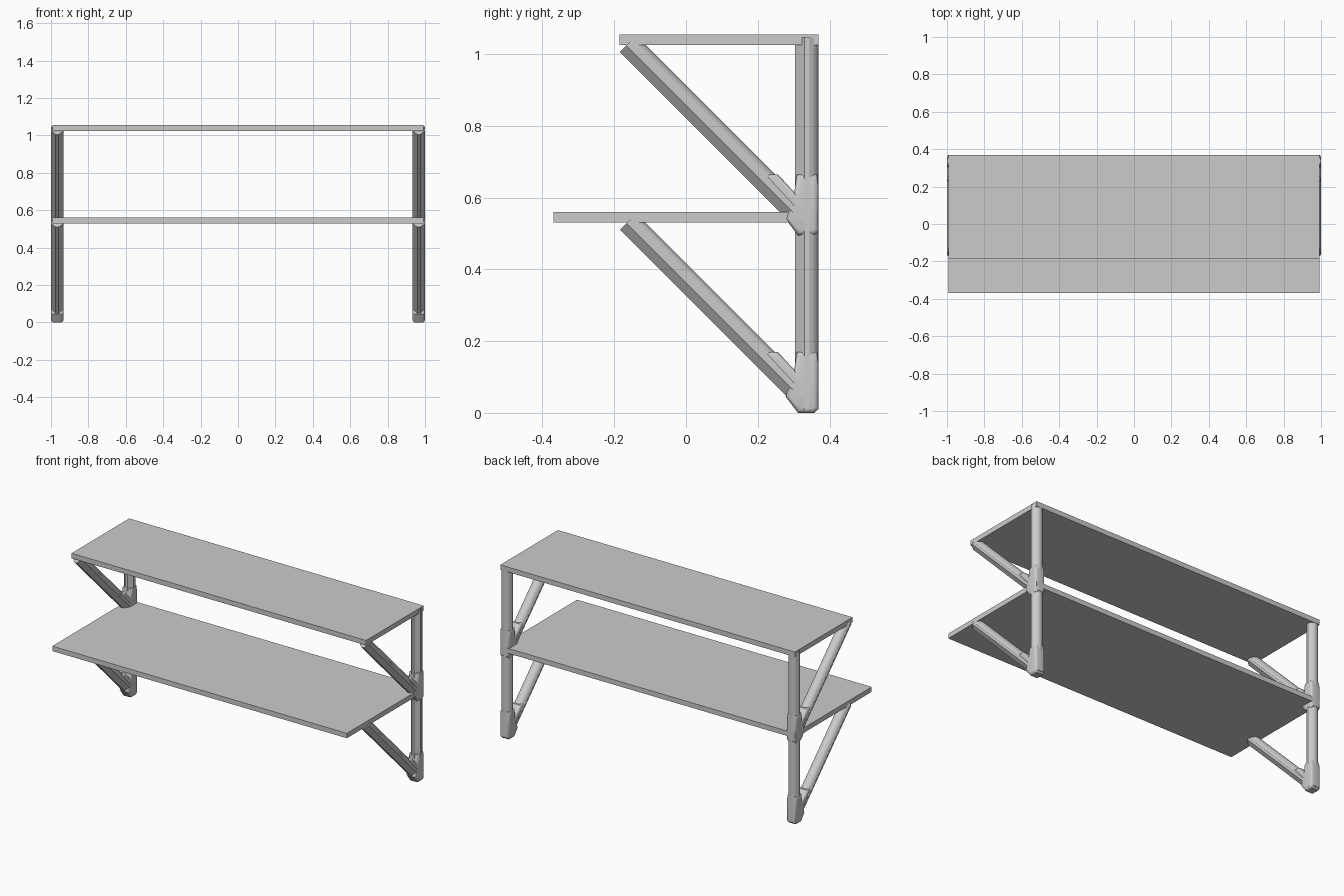
import bpy, bmesh, math
from mathutils import Vector

if "Cube" in bpy.data.objects:
    bpy.data.objects.remove(bpy.data.objects["Cube"])

CX, R = 0.9665, 0.0325          # bracket centre line and rail radius
PITCH = 0.495                   # height step between the two tiers


def finish(bm, name, mirror=True):
    bmesh.ops.recalc_face_normals(bm, faces=bm.faces)
    me = bpy.data.meshes.new(name)
    bm.to_mesh(me)
    bm.free()
    ob = bpy.data.objects.new(name, me)
    bpy.context.collection.objects.link(ob)
    if mirror:
        ob.modifiers.new("mirror", 'MIRROR').use_axis[0] = True
    bpy.context.view_layer.objects.active = ob
    bpy.ops.object.select_all(action='DESELECT')
    ob.select_set(True)
    bpy.ops.object.shade_smooth_by_angle(angle=math.radians(32))
    return ob


def loft(bm, ring_a, ring_b):
    a = [bm.verts.new(p) for p in ring_a]
    b = [bm.verts.new(p) for p in ring_b]
    n = len(a)
    for i in range(n):
        j = (i + 1) % n
        bm.faces.new((a[i], a[j], b[j], b[i]))
    bm.faces.new(a[::-1])
    bm.faces.new(b)


# Rail section: rounded outer half, flat-sided inner half, flat side strips
def rail_profile():
    arc = [(R * math.cos(t), R * math.sin(t))
           for t in (math.radians(15 + 10 * k) for k in range(16))]
    return ([(R, -0.007), (R, 0.007)] + arc +
            [(-R, 0.007), (-R, -0.007), (-0.008, -R), (0.008, -R)])


def rail(name, p0, p1, v):
    v = Vector(v).normalized()
    rings = [[Vector((CX + a, p[0], p[1])) + v * b for a, b in rail_profile()]
             for p in (p0, p1)]
    bm = bmesh.new()
    loft(bm, *rings)
    finish(bm, name)


# V-shaped fitting where post and brace meet
def joint(name, dz):
    outline = [(0.215, 0.17), (0.256, 0.17), (0.302, 0.12), (0.308, 0.17),
               (0.366, 0.17), (0.37, 0.13), (0.37, 0.012), (0.358, 0.0),
               (0.312, 0.0), (0.278, 0.045), (0.29, 0.085)]
    bm = bmesh.new()
    loft(bm, *[[(CX + s * 0.0325, y, z + dz) for y, z in outline] for s in (-1, 1)])
    bmesh.ops.recalc_face_normals(bm, faces=bm.faces)
    rim = [e for e in bm.edges if abs(e.verts[0].co.x - e.verts[1].co.x) < 1e-5]
    bmesh.ops.bevel(bm, geom=rim, offset=0.013, segments=3, profile=0.5,
                    affect='EDGES', clamp_overlap=True)
    finish(bm, name)


def shelf(name, y0, y1, z0, z1, hx=0.993):
    bm = bmesh.new()
    ring = [(-hx, y0), (hx, y0), (hx, y1), (-hx, y1)]
    loft(bm, *[[(x, y, z) for x, y in ring] for z in (z0, z1)])
    finish(bm, name, mirror=False)


# Shelf boards
shelf("lower_shelf", -0.37, 0.37, 0.53, 0.56)
shelf("upper_shelf", -0.185, 0.37, 1.025, 1.055)

# Bracket pairs for each tier
for tier, dz in (("lower", 0.0), ("upper", PITCH)):
    rail(tier + "_post", (0.337, 0.01 + dz), (0.337, 0.552 + dz), (0, 1, 0))
    rail(tier + "_brace", (0.325, 0.047 + dz), (-0.1615, 0.5335 + dz), (0, 1, 1))
    joint(tier + "_joint", dz)
